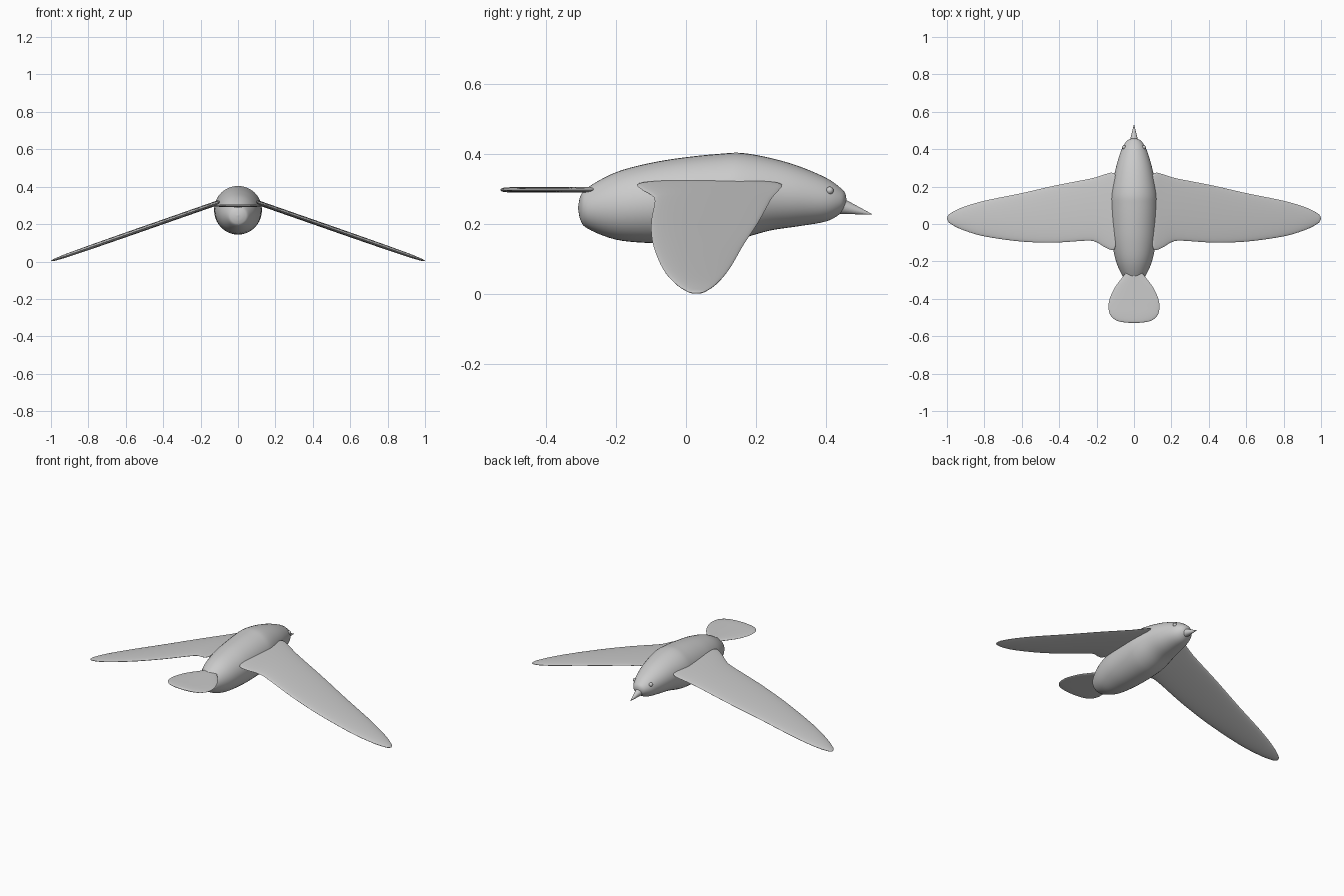
import bpy, bmesh, math
from mathutils import Vector

if "Cube" in bpy.data.objects:
    bpy.data.objects.remove(bpy.data.objects["Cube"])


def spline(keys, steps):
    """Catmull-Rom interpolation through tuples of any size."""
    out = []
    n = len(keys)
    for i in range(n - 1):
        a = keys[i - 1] if i else keys[0]
        b, c = keys[i], keys[i + 1]
        d = keys[min(i + 2, n - 1)]
        for s in range(steps):
            t = s / steps
            out.append([0.5 * (2 * q + (r - p) * t + (2 * p - 5 * q + 4 * r - w) * t * t
                               + (3 * q - p - 3 * r + w) * t ** 3)
                        for p, q, r, w in zip(a, b, c, d)])
    out.append(list(keys[-1]))
    return out


def loft(name, rings):
    """Skin a list of equal rings of points and close both ends."""
    bm = bmesh.new()
    rows = [[bm.verts.new(p) for p in ring] for ring in rings]
    n = len(rows[0])
    for a, b in zip(rows, rows[1:]):
        for i in range(n):
            j = (i + 1) % n
            bm.faces.new((a[i], a[j], b[j], b[i]))
    bm.faces.new(rows[0][::-1])
    bm.faces.new(rows[-1])
    bmesh.ops.remove_doubles(bm, verts=bm.verts, dist=1e-5)
    bmesh.ops.recalc_face_normals(bm, faces=bm.faces)
    mesh = bpy.data.meshes.new(name)
    bm.to_mesh(mesh)
    bm.free()
    ob = bpy.data.objects.new(name, mesh)
    bpy.context.collection.objects.link(ob)
    smooth(ob)
    return ob


def smooth(ob):
    bpy.ops.object.select_all(action='DESELECT')
    ob.select_set(True)
    bpy.context.view_layer.objects.active = ob
    bpy.ops.object.shade_smooth_by_angle(angle=math.radians(50))


def angles(n):
    return [2 * math.pi * i / n for i in range(n)]


# Body: y, bottom z, top z, half width
body = [(-.308, .247, .247, 0), (-.301, .212, .280, .034), (-.28, .187, .305, .060),
        (-.2, .156, .348, .096), (-.1, .146, .375, .117), (0, .144, .391, .125),
        (.1, .149, .401, .128), (.16, .160, .403, .125), (.24, .182, .389, .110),
        (.32, .194, .366, .092), (.4, .208, .332, .066), (.44, .230, .304, .042),
        (.454, .249, .288, .022), (.458, .268, .268, 0)]
loft("body", [[(w * math.cos(t), y, (lo + hi) / 2 + (hi - lo) / 2 * math.sin(t))
               for t in angles(40)] for y, lo, hi, w in spline(body, 5)])

# Wing: x, trailing y, leading y, half thickness
wing = [(.098, -.115, .255, .008), (.106, -.136, .270, .012), (.125, -.138, .274, .013),
        (.16, -.122, .264, .013), (.2, -.098, .251, .013), (.25, -.089, .239, .013),
        (.42, -.099, .206, .013), (.6, -.094, .165, .013), (.8, -.066, .124, .012),
        (.92, -.030, .088, .010), (.98, .001, .058, .006), (.995, .016, .043, .003),
        (1.0, .030, .030, 0)]
ob = loft("wings", [[(x, (a + b) / 2 + (b - a) / 2 * math.cos(t),
                      .317 - .349 * (x - .1) + h * math.sin(t))
                     for t in angles(36)] for x, a, b, h in spline(wing, 5)])
ob.modifiers.new("mirror", 'MIRROR')

# Tail fan: y, half width, half thickness
tail = [(-.25, .035, .007), (-.28, .058, .008), (-.34, .103, .008), (-.40, .130, .008),
        (-.44, .136, .008), (-.48, .130, .008), (-.51, .104, .007), (-.524, .066, .005),
        (-.53, 0, 0)]
loft("tail", [[(w * math.cos(t), y, .298 + h * math.sin(t)) for t in angles(32)]
              for y, w, h in spline(tail, 5)])

# Beak
base, tip = Vector((0, .43, .255)), Vector((0, .53, .228))
bpy.ops.mesh.primitive_cone_add(vertices=24, radius1=.026, radius2=.001,
                                depth=(tip - base).length, location=(base + tip) / 2,
                                rotation=(tip - base).to_track_quat('Z', 'Y').to_euler())
bpy.context.object.name = "beak"
smooth(bpy.context.object)

# Eyes
for side, s in (("left", -1), ("right", 1)):
    bpy.ops.mesh.primitive_uv_sphere_add(segments=16, ring_count=10, radius=.011,
                                         location=(s * .053, .41, .296))
    bpy.context.object.name = side + "_eye"
    smooth(bpy.context.object)
